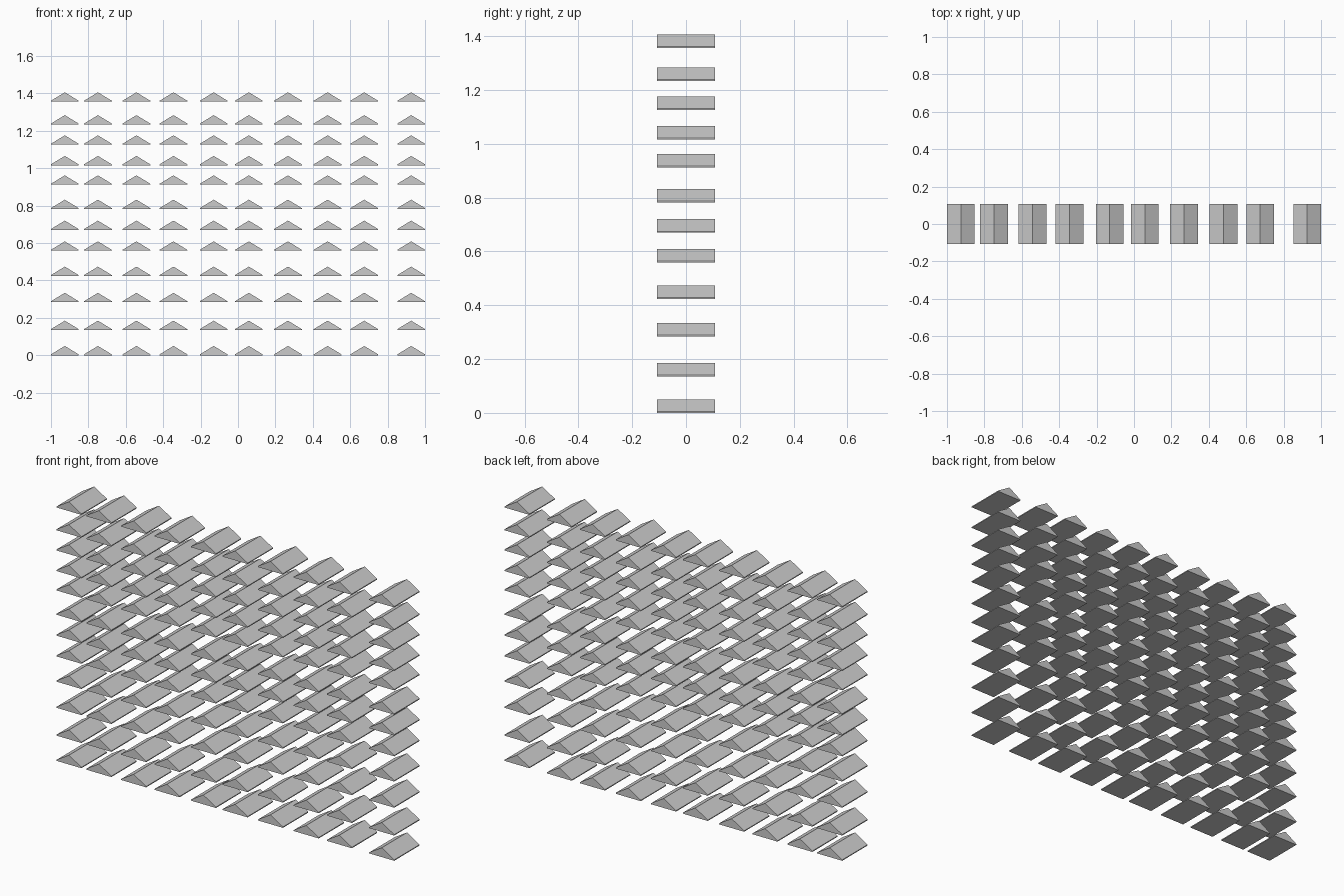
import bpy

cube = bpy.data.objects.get("Cube")
if cube:
    bpy.data.objects.remove(cube, do_unlink=True)

grey = bpy.data.materials.new("plain grey")
grey.use_nodes = True
colour = (0.6, 0.6, 0.6, 1)
grey.diffuse_color = colour
grey.node_tree.nodes["Principled BSDF"].inputs["Base Color"].default_value = colour

# Uneven grid of window hoods: column centres and row heights
columns = [-0.926, -0.749, -0.543, -0.345, -0.13, 0.058, 0.267, 0.479, 0.675, 0.926]
rows = [0, 0.135, 0.284, 0.424, 0.559, 0.67, 0.782, 0.912, 1.016, 1.126, 1.234, 1.356]
half_width, half_depth, lip, height = 0.074, 0.107, 0.005, 0.05


def make_hood_mesh():
    """Gabled prism with a thin vertical lip along the eaves."""
    profile = [(-half_width, 0), (half_width, 0), (half_width, lip),
               (0, height), (-half_width, lip)]
    n = len(profile)
    verts = [(x, y, z) for y in (-half_depth, half_depth) for x, z in profile]
    faces = [tuple(range(n)), tuple(reversed(range(n, 2 * n)))]
    faces += [(i, i + n, (i + 1) % n + n, (i + 1) % n) for i in range(n)]
    mesh = bpy.data.meshes.new("gabled_hood")
    mesh.from_pydata(verts, [], faces)
    mesh.materials.append(grey)
    return mesh


# All hoods share one mesh
hood_mesh = make_hood_mesh()
for r, z in enumerate(rows, 1):
    for c, x in enumerate(columns, 1):
        hood = bpy.data.objects.new(f"hood_row_{r}_column_{c}", hood_mesh)
        hood.location = (x, 0, z)
        bpy.context.collection.objects.link(hood)
